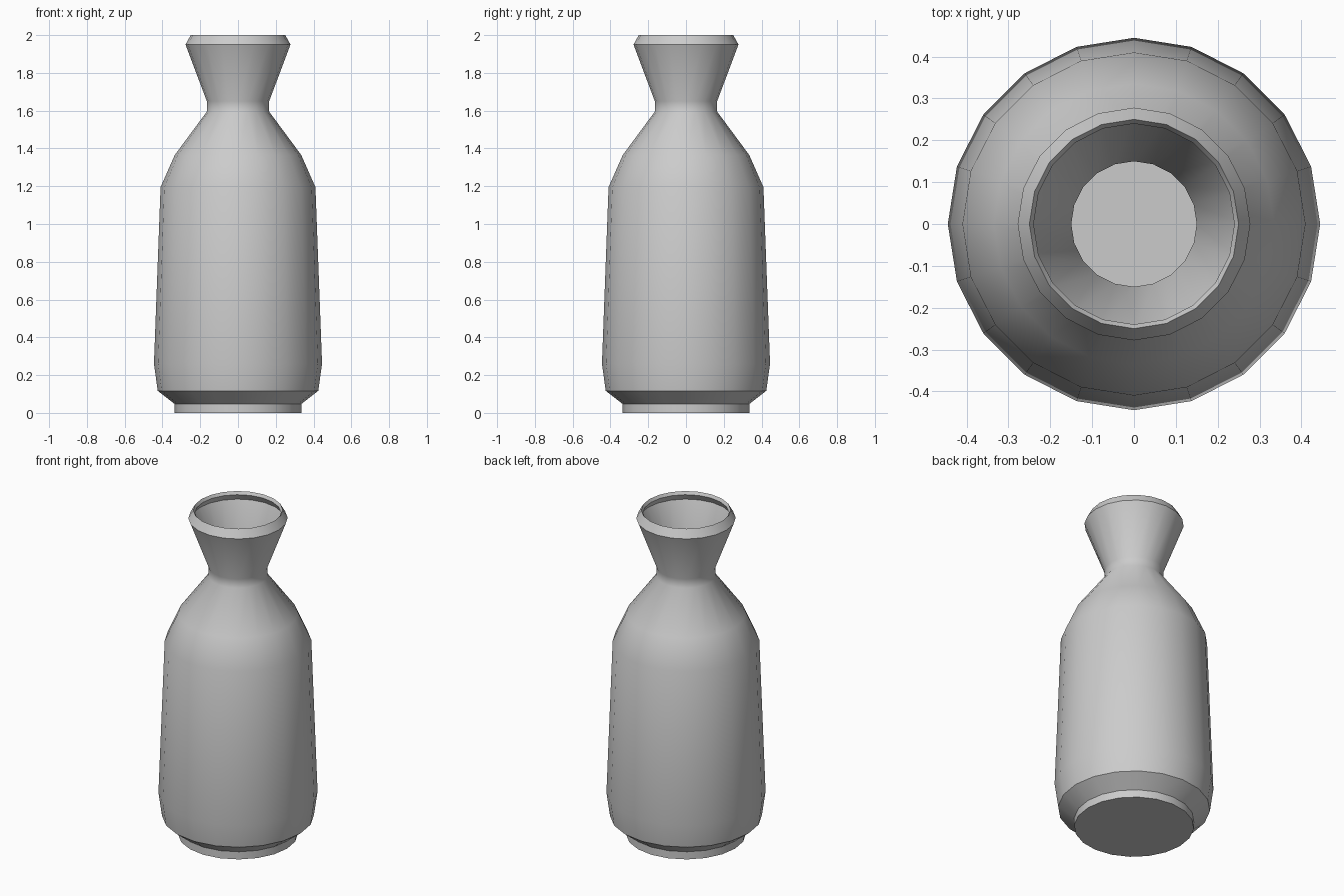
import bpy, bmesh
from math import pi, cos, sin, radians

if "Cube" in bpy.data.objects:
    bpy.data.objects.remove(bpy.data.objects["Cube"])

SIDES = 20


def lathe(name, profile, sides=SIDES):
    """Revolve (radius, z) points around z; both ends are closed with a flat disc."""
    bm = bmesh.new()
    rings = []
    for r, z in profile:
        rings.append([bm.verts.new((r * cos(2 * pi * i / sides),
                                    r * sin(2 * pi * i / sides), z))
                      for i in range(sides)])
    for a, b in zip(rings, rings[1:]):
        for i in range(sides):
            j = (i + 1) % sides
            bm.faces.new((a[i], a[j], b[j], b[i]))
    bm.faces.new(rings[0][::-1])
    bm.faces.new(rings[-1])
    bmesh.ops.recalc_face_normals(bm, faces=bm.faces)
    mesh = bpy.data.meshes.new(name)
    bm.to_mesh(mesh)
    bm.free()
    obj = bpy.data.objects.new(name, mesh)
    bpy.context.collection.objects.link(obj)
    return obj


# Outside: foot, belly, shoulder, neck, flared mouth
outer = [(0.335, 0), (0.335, 0.047), (0.425, 0.117), (0.445, 0.26),
         (0.41, 1.195), (0.335, 1.365), (0.165, 1.595), (0.165, 1.65),
         (0.278, 1.95), (0.25, 2.0)]
# Inside wall: lip, mouth, neck, hollow body, floor
inner = [(0.24, 1.982), (0.261, 1.945), (0.15, 1.655), (0.15, 1.59),
         (0.322, 1.355), (0.395, 1.19), (0.43, 0.26), (0.41, 0.125),
         (0.32, 0.06), (0.32, 0.015)]

bottle = lathe("bottle", outer + inner)

bpy.context.view_layer.objects.active = bottle
bottle.select_set(True)
bpy.ops.object.shade_smooth_by_angle(angle=radians(40))
